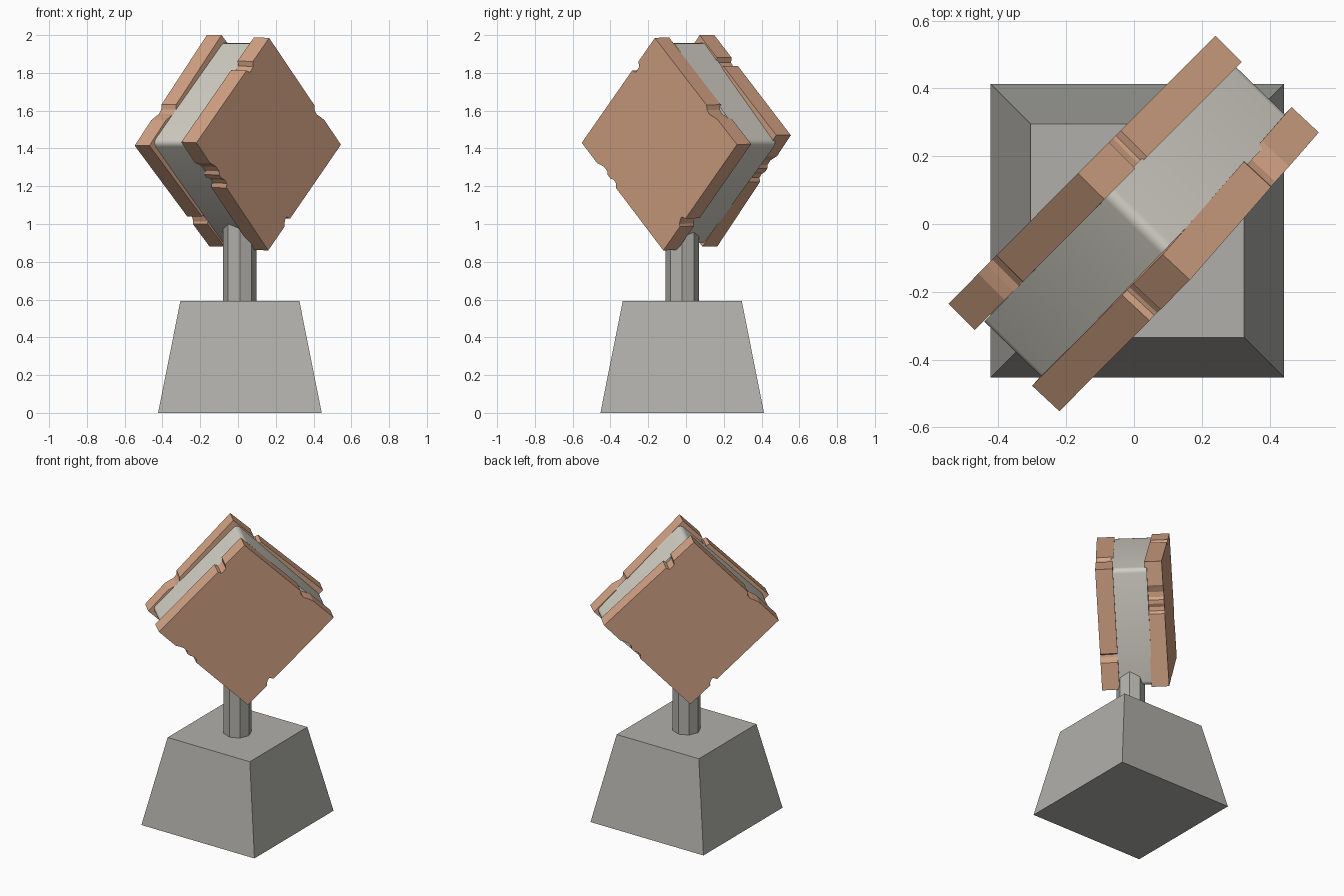
import bpy, bmesh, math
from mathutils import Vector

if "Cube" in bpy.data.objects:
    bpy.data.objects.remove(bpy.data.objects["Cube"])


def material(name, rgb):
    m = bpy.data.materials.new(name)
    m.diffuse_color = (*rgb, 1)
    m.use_nodes = True
    m.node_tree.nodes["Principled BSDF"].inputs["Base Color"].default_value = m.diffuse_color
    return m


TAN = material("tan", (0.66, 0.37, 0.235))
PALE = material("pale_stone", (0.64, 0.62, 0.55))
GREY = material("grey_stone", (0.434, 0.429, 0.402))


def finish(bm, name, mat):
    bmesh.ops.recalc_face_normals(bm, faces=bm.faces)
    me = bpy.data.meshes.new(name)
    bm.to_mesh(me)
    bm.free()
    me.materials.append(mat)
    ob = bpy.data.objects.new(name, me)
    bpy.context.collection.objects.link(ob)
    return ob


def prism(name, outline, offset, mat):
    """Extrude a closed outline by an offset vector."""
    bm = bmesh.new()
    a = [bm.verts.new(p) for p in outline]
    b = [bm.verts.new(p + offset) for p in outline]
    bm.faces.new(a)
    bm.faces.new(b[::-1])
    for i in range(len(a)):
        j = (i + 1) % len(a)
        bm.faces.new((a[i], a[j], b[j], b[i]))
    return finish(bm, name, mat)


# Chips along each slab edge as (position along edge, depth)
CHIPS = [
    [(0.69, 0), (0.70, 0.022), (0.715, 0.026), (0.755, 0.022), (0.775, 0)],
    [(0.63, 0), (0.655, 0.017), (0.69, 0.021), (0.72, 0.012), (0.77, 0)],
    [(0.70, 0), (0.715, 0.026), (0.735, 0.024), (0.765, 0.012), (0.775, 0)],
    [(0.58, 0), (0.60, 0.018), (0.63, 0.02), (0.66, 0.008), (0.69, 0.008),
     (0.71, 0.02), (0.75, 0.021), (0.79, 0.008), (0.81, 0)],
]


def slab(name, corners):
    """Chipped square slab; corners left, top, right, bottom of its outer face."""
    c = [Vector(p) for p in corners]
    centre = sum(c, Vector()) / 4
    inward = (c[2] - c[0]).cross(c[1] - c[3]).normalized() * -0.11
    if inward.dot(Vector((0, 0, 1.43)) - centre) < 0:
        inward = -inward
    outline = []
    for i, chips in enumerate(CHIPS):
        p, q = c[i], c[(i + 1) % 4]
        d = (q - p).normalized()
        into = centre - p
        into = (into - d * into.dot(d)).normalized()
        outline.append(p)
        outline += [p.lerp(q, t) + into * depth for t, depth in chips]
    return prism(name, outline, inward, TAN)


# Two outer slabs
slab("front_slab", [(-0.22, -0.552, 1.43), (0.165, -0.165, 1.985),
                    (0.545, 0.27, 1.42), (0.16, -0.12, 0.86)])
slab("back_slab", [(0.24, 0.555, 1.47), (-0.165, 0.15, 2.0),
                   (-0.547, -0.235, 1.415), (-0.15, 0.165, 0.88)])

# Pale core with rounded corners
ang = math.radians(46)
u = Vector((math.cos(ang), math.sin(ang), 0))
n = Vector((u.y, -u.x, 0))
mid = Vector((0.01, 0.01, 1.43))
R, r = 0.54, 0.03
outline = []
for k in range(4):
    base = math.pi / 2 * k
    for j in range(5):
        a = base + math.radians(-45 + 22.5 * j)
        x = (R - r * math.sqrt(2)) * math.cos(base) + r * math.cos(a)
        z = (R - r * math.sqrt(2)) * math.sin(base) + r * math.sin(a)
        outline.append(mid + u * x + Vector((0, 0, z)) - n * 0.118)
core = prism("core", outline, n * 0.236, PALE)
bpy.context.view_layer.objects.active = core
core.select_set(True)
bpy.ops.object.shade_smooth_by_angle(angle=math.radians(30))


def column(name, sides, r1, r2, z0, z1, turn, mat):
    def ring(rad, z):
        return [(0.01 + rad * math.cos(turn + math.tau * i / sides),
                 -0.02 + rad * math.sin(turn + math.tau * i / sides), z)
                for i in range(sides)]
    bm = bmesh.new()
    a = [bm.verts.new(p) for p in ring(r1, z0)]
    b = [bm.verts.new(p) for p in ring(r2, z1)]
    bm.faces.new(a[::-1])
    bm.faces.new(b)
    for i in range(sides):
        j = (i + 1) % sides
        bm.faces.new((a[i], a[j], b[j], b[i]))
    return finish(bm, name, mat)


# Tapered base and eight-sided post
column("base", 4, 0.433 * math.sqrt(2), 0.315 * math.sqrt(2), 0, 0.593, math.pi / 4, GREY)
column("post", 8, 0.0885, 0.0885, 0.58, 1.12, 0, GREY)
